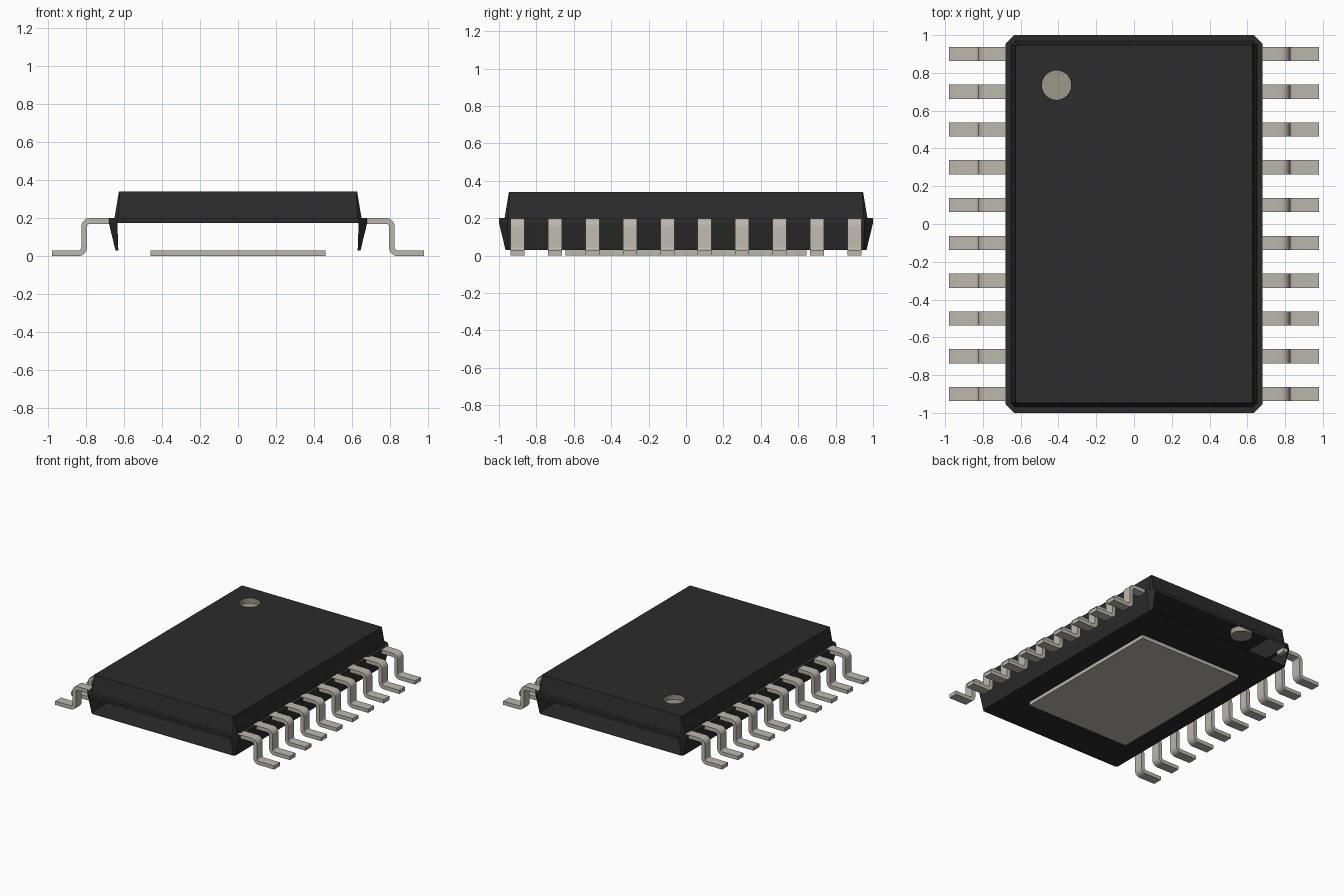
import bpy, bmesh, math
from mathutils import Vector

cube = bpy.data.objects.get("Cube")
if cube:
    bpy.data.objects.remove(cube, do_unlink=True)


def material(name, color):
    m = bpy.data.materials.new(name)
    m.use_nodes = True
    m.diffuse_color = (*color, 1)
    m.node_tree.nodes["Principled BSDF"].inputs["Base Color"].default_value = (*color, 1)
    return m


BLACK = material("black_resin", (0.025, 0.025, 0.025))
METAL = material("tinned_metal", (0.50, 0.475, 0.42))
TAN = material("tan_marker", (0.34, 0.315, 0.25))


def finish(name, bm, *mats):
    bmesh.ops.recalc_face_normals(bm, faces=bm.faces)
    mesh = bpy.data.meshes.new(name)
    bm.to_mesh(mesh)
    bm.free()
    for m in mats:
        mesh.materials.append(m)
    ob = bpy.data.objects.new(name, mesh)
    bpy.context.collection.objects.link(ob)
    return ob


def ring(bm, z, hx, hy, c):
    """Rectangle with chamfered corners."""
    pts = [(hx, c - hy), (hx, hy - c), (hx - c, hy), (c - hx, hy),
           (-hx, hy - c), (-hx, c - hy), (c - hx, -hy), (hx - c, -hy)]
    return [bm.verts.new((x, y, z)) for x, y in pts]


def bridge(bm, a, b, skip=()):
    n = len(a)
    for i in range(n):
        if i not in skip:
            bm.faces.new((a[i], a[(i + 1) % n], b[(i + 1) % n], b[i]))


def loop_edges(bm, verts):
    out = []
    for a, b in zip(verts, verts[1:] + verts[:1]):
        out.append(bm.edges.get((a, b)) or bm.edges.new((a, b)))
    return out


# Package shell: lower half is open at the front and back
bm = bmesh.new()
rings = [ring(bm, *r) for r in (
    (0.03, 0.645, 0.965, 0.015),
    (0.175, 0.68, 1.0, 0.045),
    (0.2, 0.68, 1.0, 0.045),
    (0.2, 0.65, 0.97, 0.02),
    (0.34, 0.627, 0.947, 0.004))]
bm.faces.new(rings[0])
for k, (a, b) in enumerate(zip(rings, rings[1:])):
    bridge(bm, a, b, skip=(2, 6) if k == 0 else ())

# Round marker recess in the top
SIDES = 32


def circle(z):
    return [bm.verts.new((-0.41 + 0.078 * math.cos(i * math.tau / SIDES),
                          0.735 + 0.078 * math.sin(i * math.tau / SIDES), z))
            for i in range(SIDES)]


rim, floor = circle(0.34), circle(0.3)
bmesh.ops.triangle_fill(bm, use_beauty=True,
                        edges=loop_edges(bm, rings[-1]) + loop_edges(bm, rim),
                        normal=Vector((0, 0, 1)))
before = set(bm.faces)
bridge(bm, rim, floor)
bm.faces.new(floor)
for f in set(bm.faces) - before:
    f.material_index = 1
finish("package_body", bm, BLACK, TAN)

# Thermal pad underneath
bm = bmesh.new()
bmesh.ops.create_cube(bm, size=1)
bmesh.ops.scale(bm, vec=(0.92, 1.29, 0.028), verts=bm.verts)
bmesh.ops.translate(bm, vec=(0, 0, 0.015), verts=bm.verts)
finish("thermal_pad", bm, METAL)

# Bent lead: centre line with normals, thickened, then repeated
T, R, W, STEPS = 0.015, 0.03, 0.0375, 5
line = [(0.645, 0.185, 0, 1)]
for i in range(STEPS + 1):
    a = math.pi / 2 * (1 - i / STEPS)
    line.append((0.78 + R * math.cos(a), 0.155 + R * math.sin(a), math.cos(a), math.sin(a)))
for i in range(STEPS + 1):
    a = math.pi * (1 + 0.5 * i / STEPS)
    line.append((0.84 + R * math.cos(a), 0.045 + R * math.sin(a), -math.cos(a), -math.sin(a)))
line.append((0.98, 0.015, 0, 1))

bm = bmesh.new()
sections = [[bm.verts.new((x + s * T * nx, -0.9 + y, z + s * T * nz))
             for s, y in ((1, -W), (1, W), (-1, W), (-1, -W))]
            for x, z, nx, nz in line]
for a, b in zip(sections, sections[1:]):
    bridge(bm, a, b)
bm.faces.new(sections[0])
bm.faces.new(sections[-1])
leads = finish("leads", bm, METAL)

bpy.ops.object.select_all(action="DESELECT")
leads.select_set(True)
bpy.context.view_layer.objects.active = leads
bpy.ops.object.shade_smooth_by_angle(angle=math.radians(35))

row = leads.modifiers.new("row", "ARRAY")
row.count = 10
row.use_relative_offset = False
row.use_constant_offset = True
row.constant_offset_displace = (0, 0.2, 0)
leads.modifiers.new("both_sides", "MIRROR")
